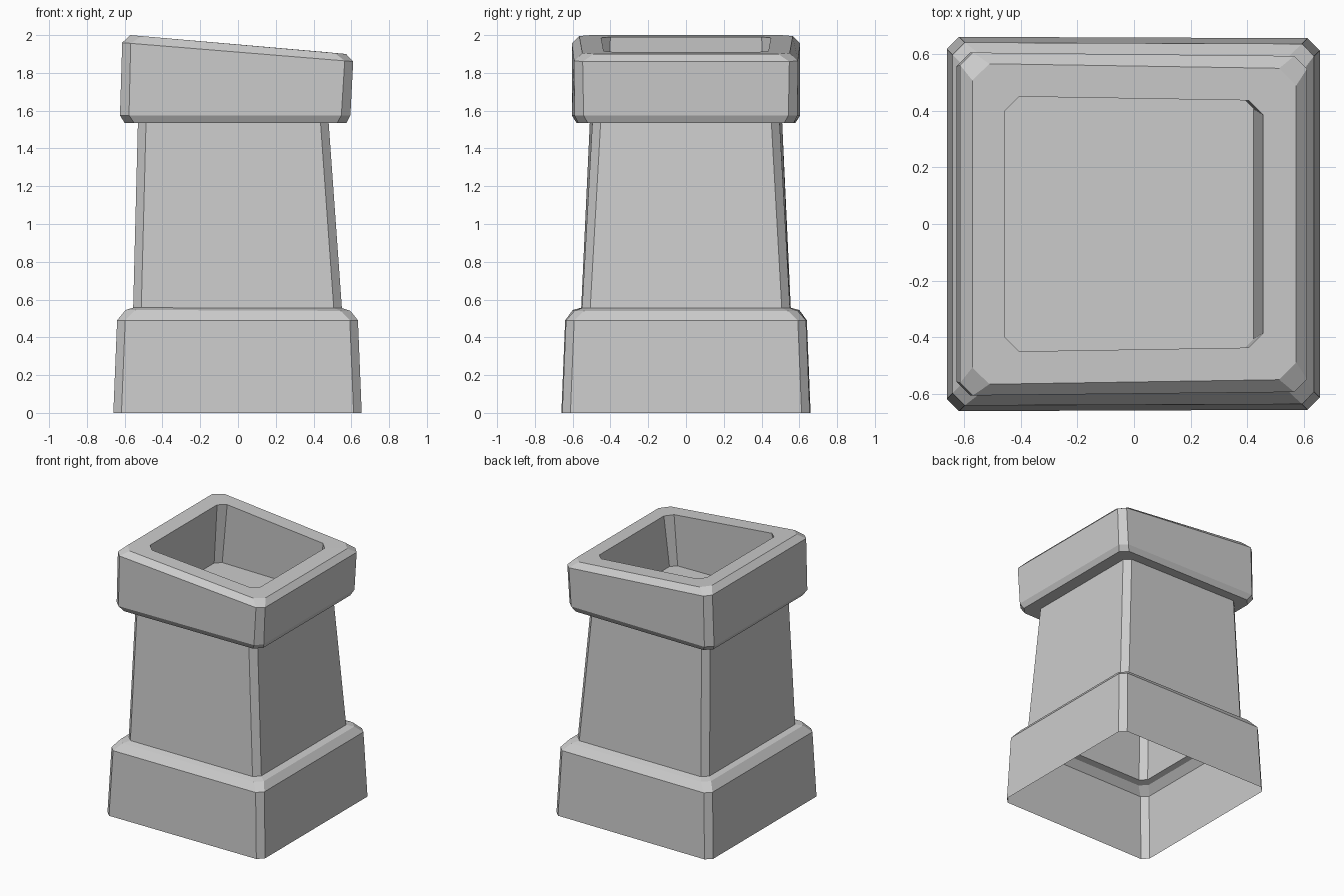
import bpy, bmesh

# Each ring is a square with cut corners, slightly skewed along x:
# x left, x right, half depth at left, half depth at right, corner cut, z left, z right
RINGS = [
    (-0.66, 0.655, 0.66, 0.655, 0.043, 0.0, 0.0),      # plinth foot
    (-0.64, 0.635, 0.64, 0.635, 0.043, 0.49, 0.49),
    (-0.595, 0.595, 0.60, 0.59, 0.05, 0.545, 0.54),    # plinth bevel
    (-0.555, 0.55, 0.555, 0.55, 0.043, 0.557, 0.555),  # shaft
    (-0.53, 0.48, 0.51, 0.495, 0.043, 1.535, 1.535),
    (-0.60, 0.575, 0.58, 0.57, 0.05, 1.535, 1.535),    # cap underside
    (-0.625, 0.595, 0.605, 0.59, 0.048, 1.575, 1.575),
    (-0.613, 0.61, 0.605, 0.592, 0.045, 1.96, 1.86),   # slanted cap top
    (-0.57, 0.572, 0.566, 0.548, 0.06, 2.0, 1.9),      # rim
    (-0.455, 0.455, 0.45, 0.435, 0.05, 1.99, 1.911),
    (-0.495, 0.422, 0.462, 0.445, 0.04, 1.53, 1.53),   # recess floor
]


def ring(bm, xl, xr, yl, yr, c, zl, zr):
    def at(x, inset):
        t = (x - xl) / (xr - xl)
        return yl + (yr - yl) * t - inset, zl + (zr - zl) * t
    half = [(xr, c), (xr - c, 0), (xl + c, 0), (xl, c)]
    pts = []
    for x, inset in half:
        y, z = at(x, inset)
        pts.append((x, y, z))
    pts += [(x, -y, z) for x, y, z in reversed(pts)]
    return [bm.verts.new(p) for p in pts]


# Loft the rings into one open-bottomed shell
bm = bmesh.new()
loops = [ring(bm, *r) for r in RINGS]
for a, b in zip(loops, loops[1:]):
    for i in range(8):
        j = (i + 1) % 8
        bm.faces.new((a[i], a[j], b[j], b[i]))
bm.faces.new(loops[-1])

mesh = bpy.data.meshes.new("chimney_pot")
bm.to_mesh(mesh)
bm.free()
obj = bpy.data.objects.new("chimney_pot", mesh)
bpy.context.collection.objects.link(obj)
